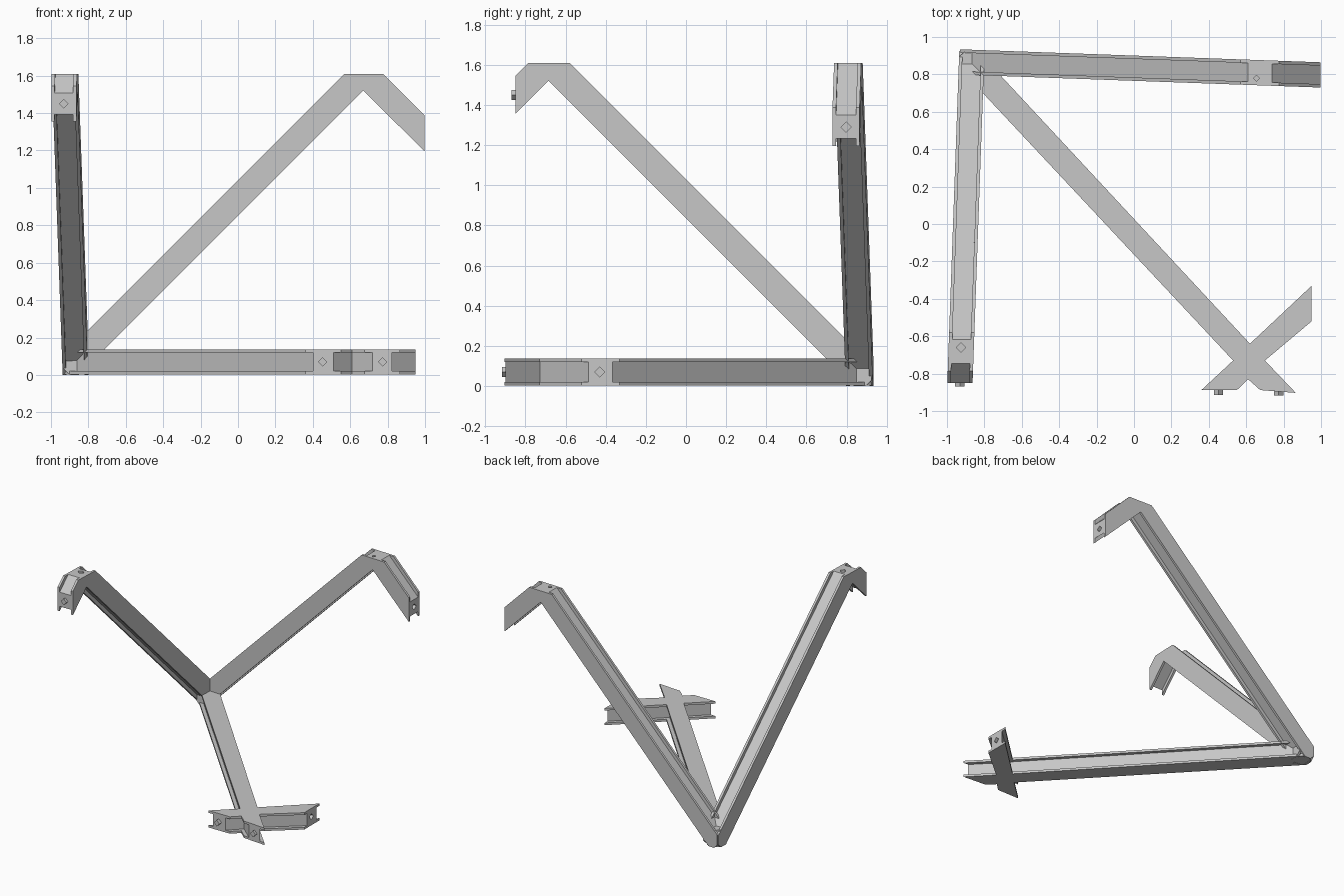
import bpy, bmesh, math
from mathutils import Vector

if "Cube" in bpy.data.objects:
    bpy.data.objects.remove(bpy.data.objects["Cube"])

steel = bpy.data.materials.new("steel_grey")
steel.diffuse_color = (0.57, 0.57, 0.57, 1)
steel.use_nodes = True
steel.node_tree.nodes["Principled BSDF"].inputs["Base Color"].default_value = steel.diffuse_color

FLANGE = 0.018   # side plate thickness
HALF = 0.0675    # half of the beam depth
D = 0.027        # how far the core sits below the plate edges


def inset(pts, dists):
    """Move each edge of a counter-clockwise outline inwards by its own distance."""
    n, lines, out = len(pts), [], []
    for i in range(n):
        a, b = Vector(pts[i]), Vector(pts[(i + 1) % n])
        t = (b - a).normalized()
        lines.append((a + Vector((-t.y, t.x)) * dists[i], t))
    for i in range(n):
        (p, t), (q, s) = lines[i - 1], lines[i]
        k = (q - p).cross(s) / t.cross(s)
        out.append(p + t * k)
    return out


def prism(name, pts, w0, w1, place):
    """Extrude an outline from depth w0 to w1; place maps (u, v, w) to space."""
    bm = bmesh.new()
    low = [bm.verts.new(place(p[0], p[1], w0)) for p in pts]
    high = [bm.verts.new(place(p[0], p[1], w1)) for p in pts]
    bm.faces.new(low)
    bm.faces.new(high)
    n = len(pts)
    for i in range(n):
        j = (i + 1) % n
        bm.faces.new((low[i], low[j], high[j], high[i]))
    bmesh.ops.recalc_face_normals(bm, faces=bm.faces)
    me = bpy.data.meshes.new(name)
    bm.to_mesh(me)
    bm.free()
    ob = bpy.data.objects.new(name, me)
    bpy.context.collection.objects.link(ob)
    me.materials.append(steel)
    return ob


def beam(name, pts, dists, place):
    """Two side plates with a narrower core between them."""
    prism(name + "_plate_a", pts, -HALF, -HALF + FLANGE, place)
    prism(name + "_plate_b", pts, HALF - FLANGE, HALF, place)
    return prism(name + "_core", inset(pts, dists),
                 -HALF + FLANGE, HALF - FLANGE, place)


def diamond(name, loc, axis, radius, depth):
    rot = {"x": (0, math.pi / 2, 0), "y": (math.pi / 2, 0, 0), "z": (0, 0, 0)}[axis]
    bpy.ops.mesh.primitive_cylinder_add(vertices=4, radius=radius, depth=depth,
                                        location=loc, rotation=rot)
    ob = bpy.context.object
    ob.name = name
    ob.data.materials.append(steel)
    return ob


def hole(core, loc, axis, radius):
    """Cut a shallow diamond socket."""
    cutter = diamond("socket_cutter", loc, axis, radius, 0.06)
    cutter.hide_render = True
    cutter.hide_viewport = True
    mod = core.modifiers.new("socket", "BOOLEAN")
    mod.operation = "DIFFERENCE"
    mod.solver = "EXACT"
    mod.object = cutter


# Raised beams: rounded foot, long slope, flat top, short drop to an end face
raised = [0.01, 0.01, 0.01, D, D, 0, D, 0, D]
back = [(-0.93, 0.11), (-0.93, 0.03), (-0.90, 0), (-0.85, 0), (0.67, 1.52),
        (0.998, 1.195), (0.998, 1.387), (0.775, 1.61), (0.57, 1.61)]
left = [(-0.925, 0.105), (-0.925, 0.03), (-0.895, 0), (-0.835, 0), (0.685, 1.52),
        (0.85, 1.355), (0.85, 1.545), (0.785, 1.61), (0.58, 1.61)]
back_core = beam("back_beam", back, raised,
                 lambda u, v, w: (u, 0.833 - 0.036 * u + w, v))
left_core = beam("left_beam", left, raised,
                 lambda u, v, w: (-0.90 - 0.036 * u + w, -u, v))

# Floor beam: runs diagonally and ends in a cross with three end faces
floor = [(-0.835, 0.925), (-0.90, 0.925), (-0.93, 0.90), (-0.93, 0.83),
         (0.53, -0.73), (0.36, -0.888), (0.55, -0.888), (0.61, -0.83),
         (0.675, -0.888), (0.865, -0.903), (0.70, -0.73), (0.95, -0.52),
         (0.95, -0.33), (0.62, -0.64)]
floor_core = beam("floor_beam", floor,
                  [0.01, 0.01, 0.01, D, D, 0, D, D, 0, D, D, 0, D, D],
                  lambda u, v, w: (u, v, w + HALF + 0.002))

# Bolt heads on the front end faces
diamond("left_bolt", (-0.931, -0.853, 1.45), "y", 0.025, 0.034)
diamond("floor_bolt_a", (0.452, -0.89, 0.07), "y", 0.025, 0.05)
diamond("floor_bolt_b", (0.773, -0.895, 0.07), "y", 0.025, 0.044)

# Sockets in the side end faces and in the flat tops
hole(back_core, (0.998, 0.797, 1.29), "x", 0.025)
hole(back_core, (0.655, 0.78, 1.61), "z", 0.016)
hole(left_core, (-0.925, -0.66, 1.61), "z", 0.025)
hole(floor_core, (0.95, -0.43, 0.07), "x", 0.025)
